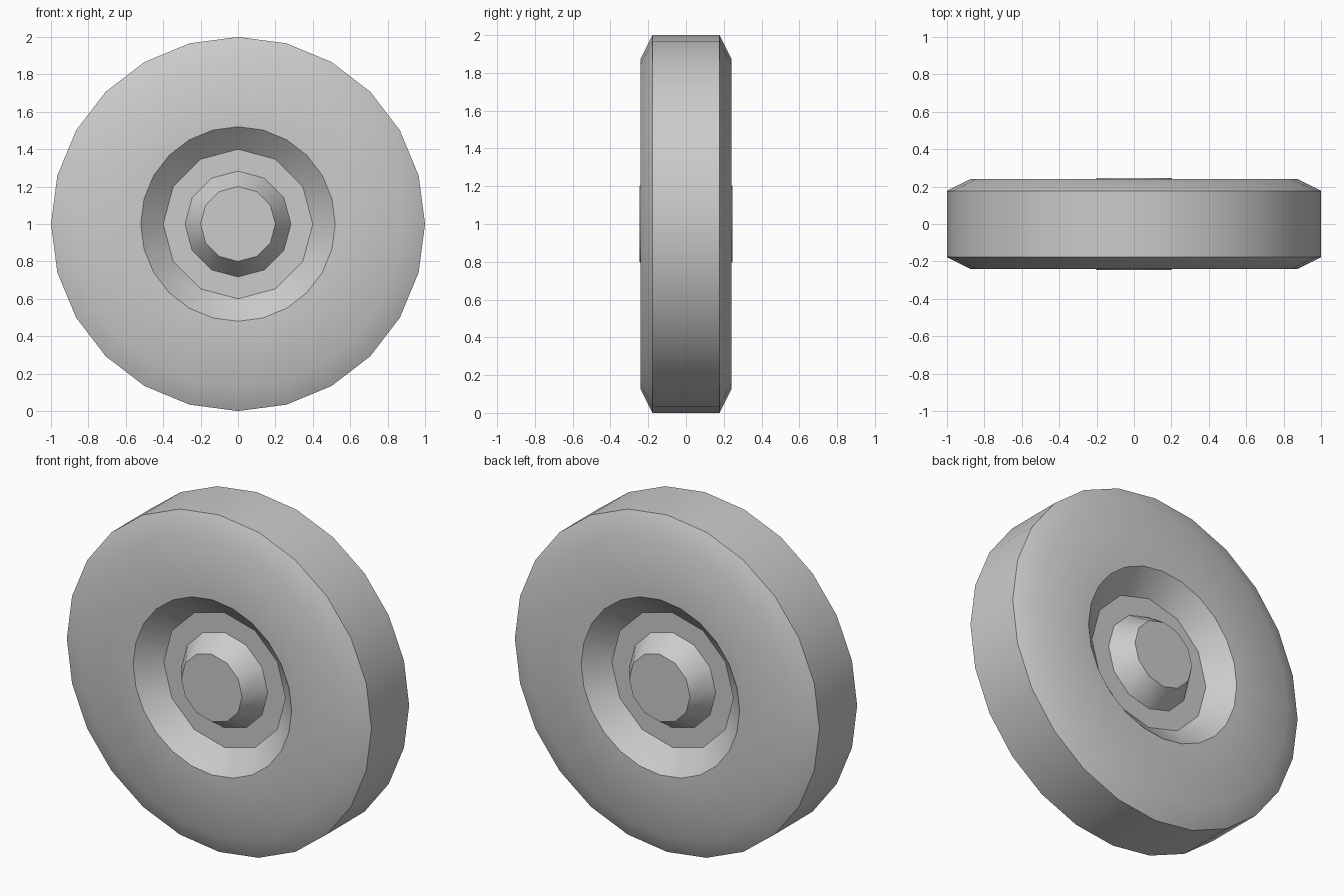
import bpy, bmesh
from math import cos, sin, tau, radians

if "Cube" in bpy.data.objects:
    bpy.data.objects.remove(bpy.data.objects["Cube"])

CENTRE_Z = 1.0


def ring(bm, radius, y, sides):
    return [bm.verts.new((radius * cos(tau * i / sides), y,
                          CENTRE_Z + radius * sin(tau * i / sides)))
            for i in range(sides)]


def bridge(bm, a, b):
    """Join two rings; one may have twice as many sides as the other."""
    if len(a) == len(b):
        n = len(a)
        for i in range(n):
            j = (i + 1) % n
            bm.faces.new((a[i], b[i], b[j], a[j]))
        return
    flip = len(a) > len(b)
    small, big = (b, a) if flip else (a, b)
    n = len(small)
    for i in range(n):
        s0, s1 = small[i], small[(i + 1) % n]
        b0, b1, b2 = big[2 * i], big[2 * i + 1], big[(2 * i + 2) % (2 * n)]
        for face in ((s0, b0, b1), (s0, b1, s1), (s1, b1, b2)):
            bm.faces.new(face[::-1] if flip else face)


def loft(bm, profile):
    rings = [ring(bm, *p) for p in profile]
    for a, b in zip(rings, rings[1:]):
        bridge(bm, a, b)
    return rings


def mirrored(profile):
    return [(r, -y, n) for r, y, n in reversed(profile)]


def finish(bm, name):
    mesh = bpy.data.meshes.new(name)
    bm.to_mesh(mesh)
    bm.free()
    obj = bpy.data.objects.new(name, mesh)
    bpy.context.collection.objects.link(obj)
    bpy.ops.object.select_all(action='DESELECT')
    obj.select_set(True)
    bpy.context.view_layer.objects.active = obj
    bpy.ops.object.shade_smooth_by_angle(angle=radians(35))


# Tyre: sloped recess wall, side wall, bevelled shoulder and tread
half_tyre = [(0.40, -0.125, 12), (0.52, -0.24, 24),
             (0.875, -0.24, 24), (1.0, -0.177, 24)]
bm = bmesh.new()
loft(bm, half_tyre + mirrored(half_tyre))
finish(bm, "tyre")

# Hub: recessed flat disc with a tapered boss on each side
half_hub = [(0.20, -0.247, 12), (0.283, -0.125, 12), (0.40, -0.125, 12)]
bm = bmesh.new()
front = loft(bm, half_hub)
bm.faces.new(front[0])
back = loft(bm, mirrored(half_hub))
bm.faces.new(back[-1][::-1])
finish(bm, "hub")
